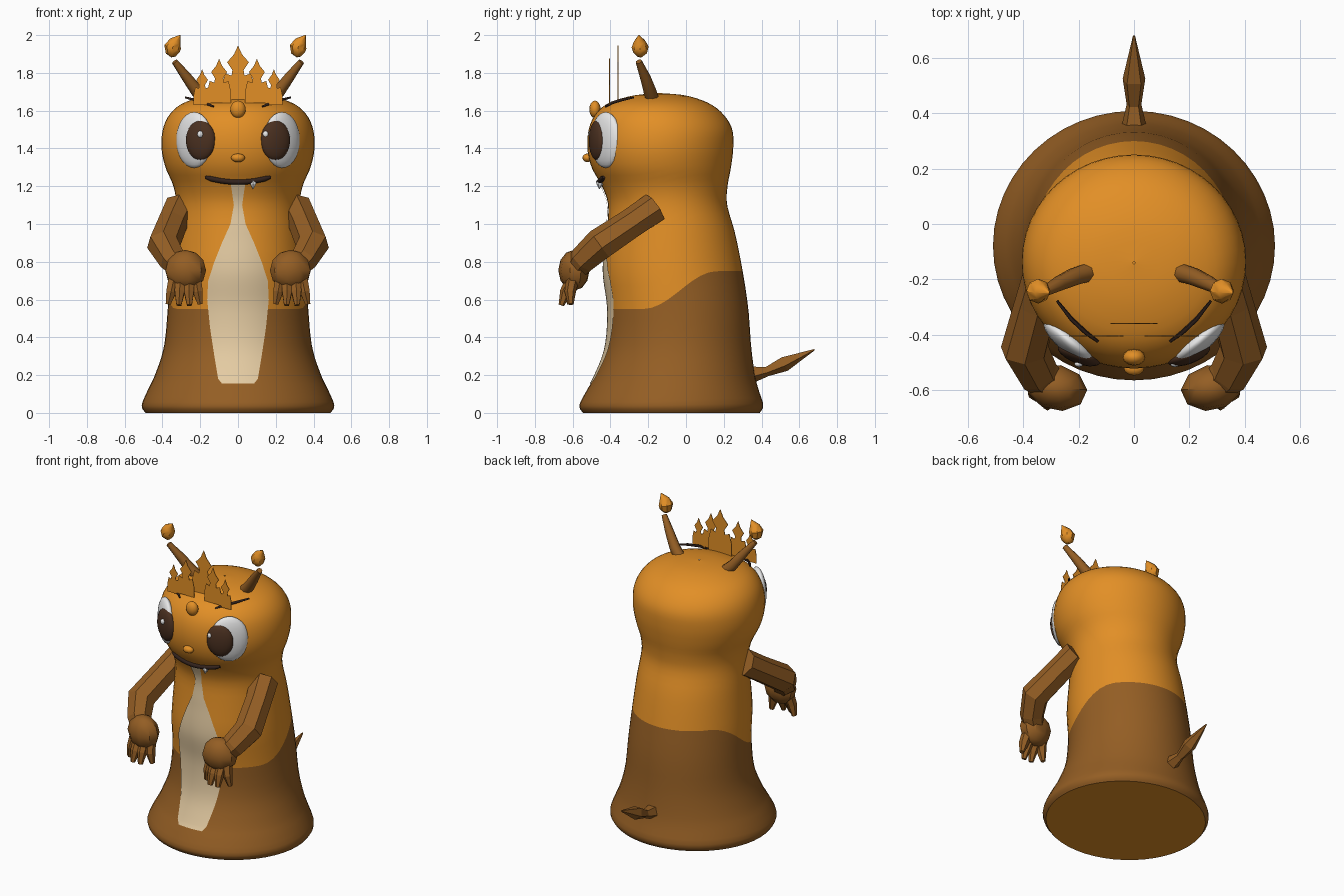
import bpy, bmesh, math
from mathutils import Vector, Matrix

if "Cube" in bpy.data.objects:
    bpy.data.objects.remove(bpy.data.objects["Cube"])


def material(name, r, g, b):
    lin = [((c / 255 + 0.055) / 1.055) ** 2.4 for c in (r, g, b)]
    m = bpy.data.materials.new(name)
    m.diffuse_color = (*lin, 1)
    m.use_nodes = True
    m.node_tree.nodes["Principled BSDF"].inputs["Base Color"].default_value = m.diffuse_color
    return m


ORANGE = material("orange", 226, 143, 38)
BROWN = material("brown", 148, 94, 36)
CREAM = material("cream", 228, 203, 162)
WHITE = material("white", 232, 232, 232)
DARK = material("dark brown", 74, 48, 32)
LINE = material("near black", 50, 34, 28)


def build(name, verts, faces, mat, smooth=None, recalc=True):
    me = bpy.data.meshes.new(name)
    me.from_pydata([tuple(v) for v in verts], [], faces)
    if recalc:
        bm = bmesh.new()
        bm.from_mesh(me)
        bmesh.ops.recalc_face_normals(bm, faces=bm.faces)
        bm.to_mesh(me)
        bm.free()
    ob = bpy.data.objects.new(name, me)
    bpy.context.collection.objects.link(ob)
    me.materials.append(mat)
    if smooth:
        bpy.ops.object.select_all(action='DESELECT')
        ob.select_set(True)
        bpy.context.view_layer.objects.active = ob
        bpy.ops.object.shade_smooth_by_angle(angle=math.radians(smooth))
    return ob


def loft(name, rings, mat, smooth=None, cap=True):
    n = len(rings[0])
    verts = [v for r in rings for v in r]
    faces = [(i * n + j, i * n + (j + 1) % n, (i + 1) * n + (j + 1) % n, (i + 1) * n + j)
             for i in range(len(rings) - 1) for j in range(n)]
    if cap:
        faces += [tuple(range(n))[::-1], tuple(range(len(verts) - n, len(verts)))]
    return build(name, verts, faces, mat, smooth)


def tube(name, pts, radii, sides, mat, smooth=None, ref=(1, 0, 0)):
    pts = [Vector(p) for p in pts]
    rings = []
    for i, p in enumerate(pts):
        t = (pts[min(i + 1, len(pts) - 1)] - pts[max(i - 1, 0)]).normalized()
        u = t.cross(Vector(ref)).normalized()
        w = t.cross(u)
        rings.append([p + radii[i] * (math.cos(a) * u + math.sin(a) * w)
                      for a in (2 * math.pi * k / sides for k in range(sides))])
    return loft(name, rings, mat, smooth)


def ball(name, loc, size, mat, turn=0, seg=20, smooth=60):
    bm = bmesh.new()
    bmesh.ops.create_uvsphere(bm, u_segments=seg, v_segments=max(6, seg * 2 // 3), radius=1)
    m = Matrix.Translation(loc) @ Matrix.Rotation(turn, 4, 'Z') @ Matrix.Diagonal((*size, 1))
    bm.transform(m)
    vs = [v.co.copy() for v in bm.verts]
    fs = [[v.index for v in f.verts] for f in bm.faces]
    bm.free()
    return build(name, vs, fs, mat, smooth)


# Body profile: height, half width, front y, back y
PROFILE = [(0, .49, -.545, .39), (.04, .51, -.565, .41), (.12, .478, -.525, .385),
           (.2, .44, -.48, .365), (.35, .392, -.425, .345), (.55, .372, -.412, .33),
           (.75, .36, -.435, .30), (.95, .342, -.42, .26), (1.1, .328, -.412, .218),
           (1.2, .342, -.445, .22), (1.3, .384, -.50, .238), (1.4, .405, -.522, .25),
           (1.5, .398, -.515, .245), (1.58, .362, -.48, .198), (1.64, .29, -.41, .12),
           (1.68, .16, -.28, .0), (1.693, .004, -.144, -.136)]
LAST = len(PROFILE) - 1


def section(u):
    i = min(int(u), LAST - 1)
    t = u - i
    a, b, c, d = (PROFILE[max(0, min(LAST, k))] for k in (i - 1, i, i + 1, i + 2))
    return [q + .5 * t * (r - p + t * (2 * p - 5 * q + 4 * r - s + t * (3 * (q - r) + s - p)))
            for p, q, r, s in zip(a, b, c, d)]


def u_at(z):
    lo, hi = 0, LAST
    for _ in range(30):
        mid = (lo + hi) / 2
        lo, hi = (mid, hi) if section(mid)[0] < z else (lo, mid)
    return lo


def skin(u, a):
    z, rx, yf, yb = section(u)
    return Vector((rx * math.sin(a), (yf + yb) / 2 - (yb - yf) / 2 * math.cos(a), z))


def front_y(x, z):
    _, rx, yf, yb = section(u_at(z))
    return (yf + yb) / 2 - (yb - yf) / 2 * math.sqrt(max(0, 1 - (x / rx) ** 2))


# Two-tone body, split along a line that rises towards the back
N = 48
angles = [2 * math.pi * k / N for k in range(N)]
split = []
for a in angles:
    y = skin(5.5, a).y
    t = max(0, min(1, (y + .24) / .42))
    split.append(u_at(.55 + .2 * t * t * (3 - 2 * t)))
lower = loft("lower_body", [[skin(s * k / 16, a) for a, s in zip(angles, split)]
                            for k in range(17)], BROWN, 50, cap=False)
loft("upper_body", [[skin(s + (LAST - s) * k / 36, a) for a, s in zip(angles, split)]
                    for k in range(37)], ORANGE, 60, cap=False)
build("underside", [skin(0, a) for a in angles], [tuple(range(N))[::-1]], ORANGE, recalc=False)

# Cream belly plate following the body
BELLY = [(.155, .085), (.18, .105), (.3, .125), (.45, .148), (.6, .163), (.7, .158), (.8, .125),
         (.9, .085), (1.0, .04), (1.1, .022), (1.21, .038)]
rows = []
for (z0, w0), (z1, w1) in zip(BELLY, BELLY[1:]):
    rows += [(z0 + (z1 - z0) * k / 4, w0 + (w1 - w0) * k / 4) for k in range(4)]
rows.append(BELLY[-1])
C = 13
verts = [(w * (2 * c / (C - 1) - 1), front_y(w * (2 * c / (C - 1) - 1), z) - .006, z)
         for z, w in rows for c in range(C)]
faces = [(r * C + c, r * C + c + 1, (r + 1) * C + c + 1, (r + 1) * C + c)
         for r in range(len(rows) - 1) for c in range(C - 1)]
build("belly_patch", verts, faces, CREAM, 60, recalc=False)

# Face: nose, forehead gem, mouth and tooth
ball("nose", (0, -.522, 1.35), (.037, .026, .023), ORANGE, seg=12)
ball("forehead_gem", (0, -.482, 1.607), (.041, .03, .046), ORANGE, seg=12)
mouth = []
for k in range(13):
    x = -.172 + .344 * k / 12
    z = 1.222 + .026 * (x / .172) ** 2
    mouth.append((x, front_y(x, z) - .006, z))
tube("mouth", mouth, [.008] + [.014] * 11 + [.008], 8, LINE, 60, ref=(0, 0, 1))
ty = front_y(.08, 1.21) - .014
tube("tooth", [(.08, ty, 1.228), (.08, ty - .002, 1.21), (.08, ty - .004, 1.186)],
     [.017, .017, .002], 6, WHITE)

# Parts on both sides
for s, side in ((-1, "left"), (1, "right")):
    # Eyes
    ball(side + "_eye_white", (s * .232, -.425, 1.445), (.118, .042, .148), WHITE, s * .68)
    ball(side + "_pupil", (s * .198, -.472, 1.443), (.083, .034, .105), DARK, s * .36)
    ball(side + "_eye_glint", (-.2 if s < 0 else .147, -.506, 1.475), (.016, .012, .018), WHITE, seg=8)
    # Eyebrow
    tube(side + "_eyebrow", [(s * .13, -.425, 1.622), (s * .175, -.392, 1.641),
                             (s * .225, -.345, 1.656), (s * .278, -.278, 1.67)],
         [.005, .008, .008, .005], 6, LINE, 60, ref=(0, 0, 1))
    # Antenna stem and flame-shaped bulb
    tube(side + "_antenna", [(s * .165, -.175, 1.65), (s * .215, -.19, 1.70),
                             (s * .27, -.215, 1.775), (s * .335, -.25, 1.86)],
         [.036, .034, .028, .017], 8, BROWN, 50)
    bx = -.342 if s < 0 else .322
    tube(side + "_antenna_bulb", [(bx, -.245, 1.885), (bx - .004, -.243, 1.905),
                                  (bx - .004, -.243, 1.937), (bx + .01, -.246, 1.965),
                                  (bx + .036, -.25, 2.0)],
         [.012, .036, .045, .032, .002], 8, ORANGE, 40)
    # Bent arm
    tube(side + "_arm", [(s * .31, -.165, 1.085), (s * .35, -.29, 1.0), (s * .395, -.455, .89),
                         (s * .345, -.545, .81), (s * .29, -.59, .75)],
         [.085, .082, .088, .075, .06], 7, BROWN)
    # Hand and fingers
    ball(side + "_hand", (s * .28, -.592, .755), (.112, .083, .108), BROWN, s * .2, 9, 35)
    for k, (x0, x1, y1, z1) in enumerate([(.225, .2, -.615, .575), (.262, .257, -.66, .57),
                                          (.305, .313, -.66, .57), (.338, .37, -.61, .575)]):
        tube(f"{side}_finger_{k + 1}", [(s * x0, -.6, .71), (s * (x0 + x1) / 2, (y1 - .6) / 2 - .008, .64),
                                        (s * x1, y1, z1)], [.034, .03, .015], 6, BROWN)

# Crown: flat flame-tipped spikes in two layers
for k, (x, y, base, top, w) in enumerate([(0, -.36, 1.65, 1.945, .085),
                                          (-.1, -.405, 1.64, 1.875, .062), (.1, -.405, 1.64, 1.875, .062),
                                          (-.19, -.405, 1.63, 1.82, .045), (.19, -.405, 1.63, 1.82, .045)]):
    h = top - base
    half = [(w, 0), (w, .28), (w * .8, .5), (w * .4, .46), (w * .35, .56), (w * .68, .70), (w * .25, .84)]
    outline = half + [(0, 1)] + [(-a, b) for a, b in half[::-1]]
    n = len(outline)
    vs = [(x + a, y + d, base + b * h) for d in (-.002, .002) for a, b in outline]
    fs = [tuple(range(n)), tuple(range(n, 2 * n))[::-1]]
    fs += [(i, (i + 1) % n, n + (i + 1) % n, n + i) for i in range(n)]
    build(f"crown_spike_{k + 1}", vs, fs, ORANGE)

# Spiky tail
tube("tail", [(0, .34, .205), (0, .43, .222), (0, .52, .262), (0, .68, .335)],
     [.05, .028, .043, .004], 5, BROWN)
